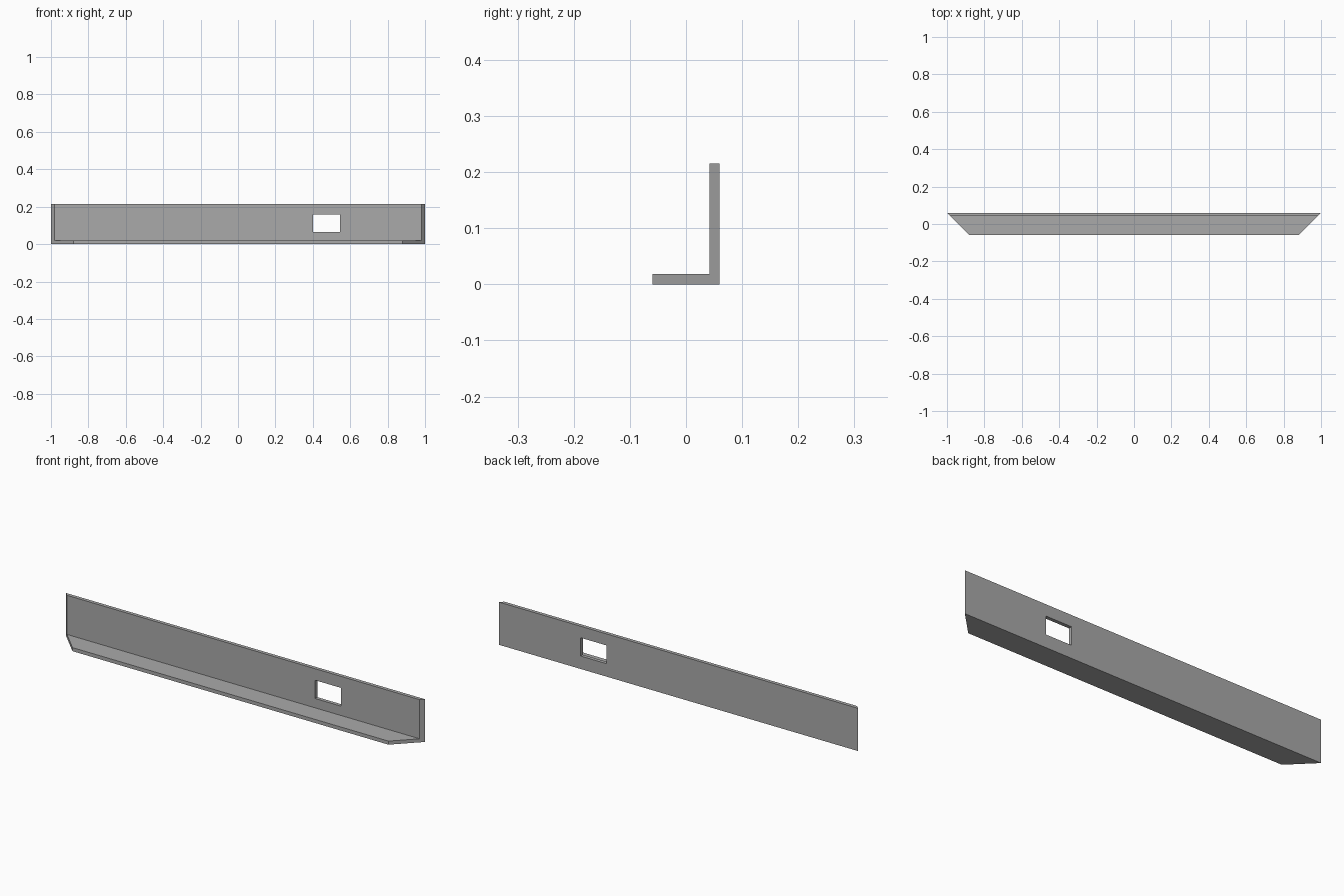
import bpy
import bmesh

cube = bpy.data.objects.get("Cube")
if cube:
    bpy.data.objects.remove(cube, do_unlink=True)

HALF_DEPTH = 0.06
HEIGHT = 0.215
THICK = 0.018

steel = bpy.data.materials.new("grey_steel")
steel.use_nodes = True
colour = (0.4, 0.4, 0.4, 1.0)
steel.diffuse_color = colour
steel.node_tree.nodes["Principled BSDF"].inputs["Base Color"].default_value = colour


def add_object(name, bm):
    bmesh.ops.recalc_face_normals(bm, faces=bm.faces)
    mesh = bpy.data.meshes.new(name)
    bm.to_mesh(mesh)
    bm.free()
    mesh.materials.append(steel)
    obj = bpy.data.objects.new(name, mesh)
    bpy.context.collection.objects.link(obj)
    return obj


# Angle bar: L profile swept along x, with ends mitred at 45 degrees
inner = HALF_DEPTH - THICK
profile = [(-HALF_DEPTH, 0), (HALF_DEPTH, 0), (HALF_DEPTH, HEIGHT),
           (inner, HEIGHT), (inner, THICK), (-HALF_DEPTH, THICK)]
bm = bmesh.new()
rings = [[bm.verts.new((side * (1 - HALF_DEPTH + y), y, z)) for y, z in profile]
         for side in (-1, 1)]
for ring in rings:
    bm.faces.new(ring)
for i in range(len(profile)):
    j = (i + 1) % len(profile)
    bm.faces.new((rings[0][i], rings[0][j], rings[1][j], rings[1][i]))
angle_bar = add_object("angle_bar", bm)

# Rectangular window through the upright leg
bm = bmesh.new()
bmesh.ops.create_cube(bm, size=1)
bmesh.ops.scale(bm, vec=(0.145, 0.1, 0.092), verts=bm.verts)
bmesh.ops.translate(bm, vec=(0.473, HALF_DEPTH, 0.111), verts=bm.verts)
window_cutter = add_object("window_cutter", bm)
window_cutter.hide_render = True
window_cutter.hide_viewport = True
window_cutter.display_type = 'WIRE'

cut = angle_bar.modifiers.new("window", 'BOOLEAN')
cut.operation = 'DIFFERENCE'
cut.solver = 'EXACT'
cut.object = window_cutter
